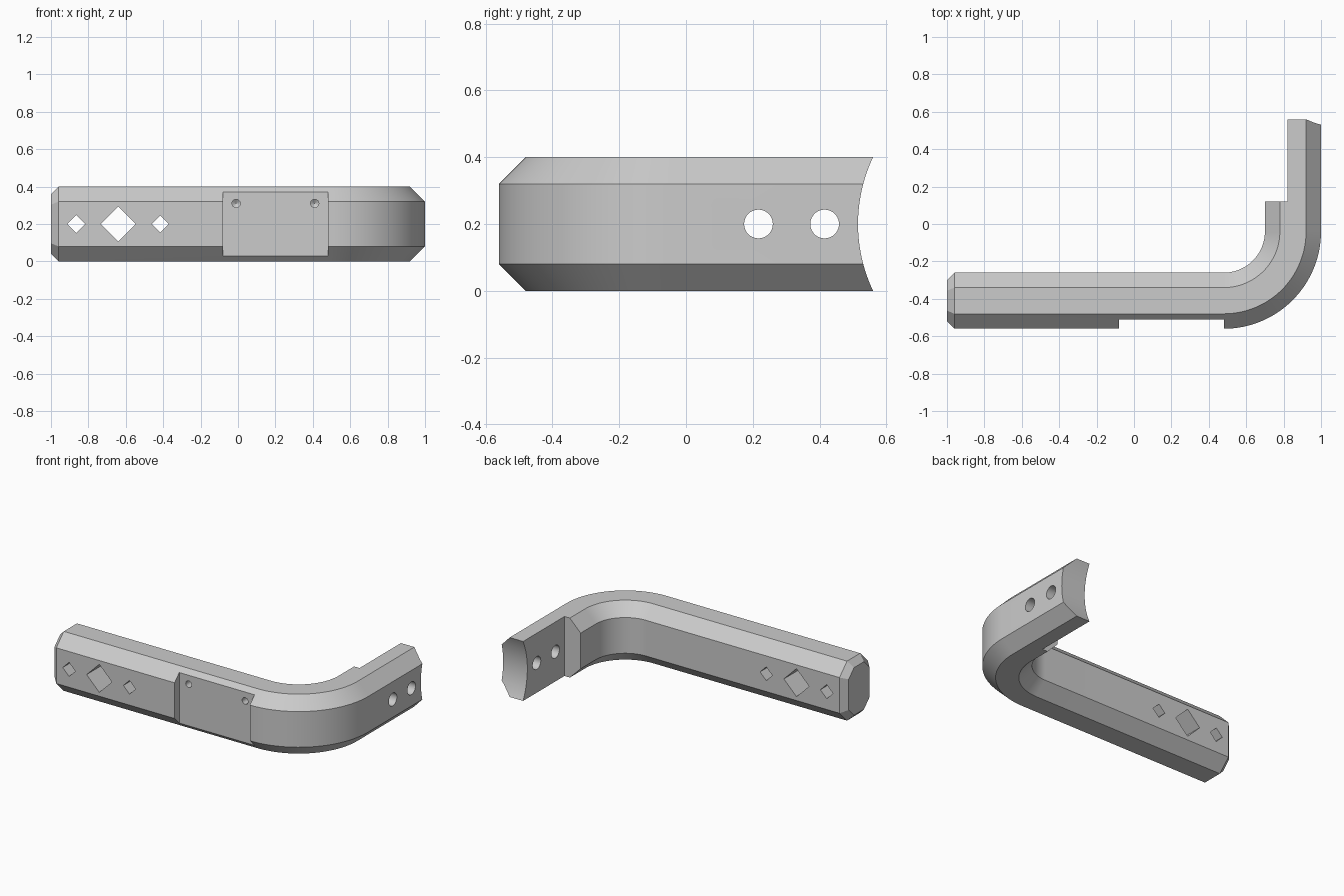
import bpy, bmesh, math
from mathutils import Matrix, Vector

if "Cube" in bpy.data.objects:
    bpy.data.objects.remove(bpy.data.objects["Cube"])

# Single flat colour
grey = bpy.data.materials.new("plain grey")
grey.use_nodes = True
colour = (0.6, 0.6, 0.6, 1)
grey.diffuse_color = colour
grey.node_tree.nodes["Principled BSDF"].inputs["Base Color"].default_value = colour


def make_object(name, bm):
    bmesh.ops.recalc_face_normals(bm, faces=bm.faces[:])
    mesh = bpy.data.meshes.new(name)
    bm.to_mesh(mesh)
    bm.free()
    mesh.materials.append(grey)
    obj = bpy.data.objects.new(name, mesh)
    bpy.context.collection.objects.link(obj)
    return obj


def octagon(width, height, chamfer):
    """Chamfered rectangle as (across, up) pairs around the bar's centre line."""
    w, h, c = width / 2, height / 2, chamfer
    return [(w, h - c), (w - c, h), (c - w, h), (-w, h - c),
            (-w, c - h), (c - w, -h), (w - c, -h), (w, c - h)]


# Bent bar: octagonal section swept along a straight, a bend and a straight
MID_Z = 0.2
full = octagon(0.3, 0.4, 0.08)
tip = octagon(0.22, 0.32, 0.057)
bend = Vector((0.48, -0.04, MID_Z))
radius = 0.37
BEND_STEPS = 32

stations = [(Vector((-1, -0.41, MID_Z)), 0, tip),
            (Vector((-0.96, -0.41, MID_Z)), 0, full)]
for i in range(BEND_STEPS + 1):
    a = math.pi / 2 * i / BEND_STEPS
    offset = Vector((math.sin(a), -math.cos(a), 0)) * radius
    stations.append((bend + offset, a, full))
stations.append((Vector((0.85, 0.7, MID_Z)), math.pi / 2, full))

bm = bmesh.new()
rings = []
for centre, a, section in stations:
    outward = Vector((math.sin(a), -math.cos(a), 0))
    rings.append([bm.verts.new(centre + outward * s + Vector((0, 0, u)))
                  for s, u in section])
for r1, r2 in zip(rings, rings[1:]):
    for k in range(len(r1)):
        n = (k + 1) % len(r1)
        bm.faces.new((r1[k], r1[n], r2[n], r2[k]))
bm.faces.new(rings[0])
bm.faces.new(rings[-1])
bar = make_object("bent_bar", bm)


def cut(name, bm):
    """Subtract a temporary solid from the bar."""
    cutter = make_object(name, bm)
    cutter.hide_render = True
    mod = bar.modifiers.new(name, "BOOLEAN")
    mod.operation = "DIFFERENCE"
    mod.solver = "EXACT"
    mod.object = cutter
    bpy.context.view_layer.objects.active = bar
    bpy.ops.object.modifier_apply(modifier=name)
    bpy.data.objects.remove(cutter)


def box(low, high):
    low, high = Vector(low), Vector(high)
    bm = bmesh.new()
    bmesh.ops.create_cube(bm, size=1)
    bmesh.ops.scale(bm, vec=high - low, verts=bm.verts)
    bmesh.ops.translate(bm, vec=(low + high) / 2, verts=bm.verts)
    return bm


def rod(centre, axis, r, length, sides, end_r=None):
    """Prism along x or y; end_r is the radius at its far end."""
    turn = Matrix.Rotation(math.pi / 2, 4, "Y") if axis == "x" else Matrix.Rotation(-math.pi / 2, 4, "X")
    bm = bmesh.new()
    bmesh.ops.create_cone(bm, cap_ends=True, segments=sides, radius1=r,
                          radius2=r if end_r is None else end_r, depth=length,
                          matrix=Matrix.Translation(centre) @ turn)
    return bm


# Front recess and stepped-down flange
cut("front_recess", box((-0.08, -0.7, -0.1), (0.48, -0.51, 0.5)))
cut("flange_step", box((0.6, 0.12, -0.1), (0.82, 0.8, 0.5)))

# Concave end of the flange
cut("end_scoop", rod((0.85, 0.982, MID_Z), "x", 0.467, 1, 128))

# Diamond holes through the long arm
for x, r in ((-0.865, 0.047), (-0.64, 0.094), (-0.415, 0.046)):
    cut("diamond_hole", rod((x, -0.41, MID_Z), "y", r, 0.6, 4))

# Round holes through the flange
for y in (0.217, 0.415):
    cut("round_hole", rod((0.9, y, MID_Z), "x", 0.043, 0.5, 40))

# Blind drilled holes in the recess, with conical bottoms
for x in (-0.01, 0.41):
    cut("drilled_hole", rod((x, -0.5, 0.31), "y", 0.022, 0.1, 24))
    cut("drilled_tip", rod((x, -0.4425, 0.31), "y", 0.022, 0.015, 24, 0.001))

# Smooth curves, sharp edges
bpy.ops.object.select_all(action="DESELECT")
bar.select_set(True)
bpy.context.view_layer.objects.active = bar
bpy.ops.object.shade_smooth_by_angle(angle=math.radians(20))
